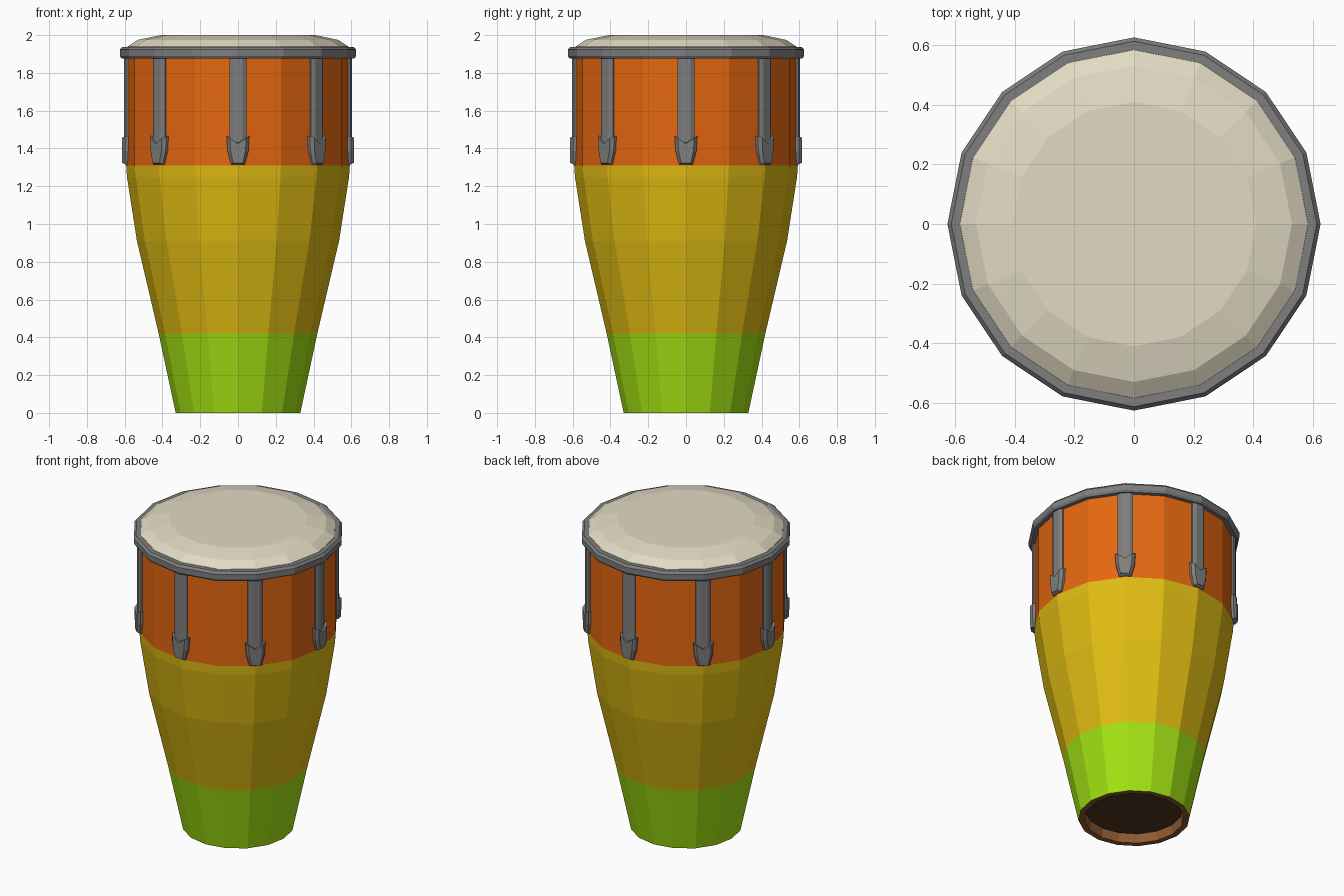
import bpy, bmesh, math
from mathutils import Matrix

if "Cube" in bpy.data.objects:
    bpy.data.objects.remove(bpy.data.objects["Cube"])

SIDES = 16


def material(name, r, g, b):
    """Flat material from 0-255 screen colour, stored as linear."""
    def lin(c):
        c /= 255
        return c / 12.92 if c <= 0.04045 else ((c + 0.055) / 1.055) ** 2.4
    m = bpy.data.materials.new(name)
    m.diffuse_color = (lin(r), lin(g), lin(b), 1)
    m.use_nodes = True
    m.node_tree.nodes["Principled BSDF"].inputs["Base Color"].default_value = m.diffuse_color
    return m


orange = material("orange paint", 228, 103, 16)
yellow = material("yellow paint", 224, 188, 18)
green = material("green paint", 163, 226, 18)
metal = material("grey metal", 126, 126, 126)
hide = material("cream skin", 226, 218, 195)
wood = material("brown wood", 142, 90, 50)
dark_wood = material("dark brown wood", 84, 54, 32)


def finish(name, bm, mats):
    bmesh.ops.recalc_face_normals(bm, faces=bm.faces)
    me = bpy.data.meshes.new(name)
    bm.to_mesh(me)
    bm.free()
    for m in mats:
        me.materials.append(m)
    ob = bpy.data.objects.new(name, me)
    bpy.context.collection.objects.link(ob)
    return ob


def lathe(name, profile, mats, closed=False, caps=(), rule=None):
    """Spin (radius, z) points into a 16-sided form; rule picks a band's colour."""
    bm = bmesh.new()
    rings = [[bm.verts.new((r * math.cos(2 * math.pi * i / SIDES),
                            r * math.sin(2 * math.pi * i / SIDES), z))
              for i in range(SIDES)] for r, z in profile]
    count = len(rings) if closed else len(rings) - 1
    for k in range(count):
        a, b = rings[k], rings[(k + 1) % len(rings)]
        for i in range(SIDES):
            j = (i + 1) % SIDES
            f = bm.faces.new((a[i], a[j], b[j], b[i]))
            f.material_index = rule(k) if rule else 0
    for c in caps:
        f = bm.faces.new(rings[c])
        f.material_index = rule(-1) if rule and c == 0 else 0
    return finish(name, bm, mats)


# Shell: recessed wooden base, then green, yellow and orange bands
shell = [(0.29, 0.06), (0.295, 0.0), (0.33, 0.0), (0.42, 0.42), (0.535, 0.91),
         (0.588, 1.25), (0.592, 1.31), (0.592, 1.91)]
bands = {-1: 4, 0: 3, 1: 3, 2: 2, 3: 1, 4: 1, 5: 1, 6: 0}
lathe("drum_shell", shell, [orange, yellow, green, wood, dark_wood],
      caps=(0, -1), rule=lambda k: bands[k])

# Metal hoop around the top
lathe("rim_hoop", [(0.58, 1.877), (0.617, 1.877), (0.626, 1.89), (0.626, 1.923),
                   (0.613, 1.938), (0.58, 1.938)], [metal], closed=True)

# Domed drum skin
lathe("drum_skin", [(0.588, 1.925), (0.584, 1.94), (0.53, 1.975), (0.41, 2.0)],
      [hide], caps=(0, -1))


def loft(bm, layers):
    """Join matching point loops and cap both ends."""
    loops = [[bm.verts.new(p) for p in pts] for pts in layers]
    n = len(loops[0])
    for a, b in zip(loops, loops[1:]):
        for i in range(n):
            j = (i + 1) % n
            bm.faces.new((a[i], a[j], b[j], b[i]))
    bm.faces.new(loops[0])
    bm.faces.new(loops[-1])


# Outline of the notched claw as (sideways, z)
claw = [(-0.06, 1.465), (0, 1.43), (0.06, 1.465), (0.055, 1.385),
        (0.036, 1.315), (-0.036, 1.315), (-0.055, 1.385)]
strap = [(0.57, -0.045), (0.592, -0.045), (0.604, -0.025),
         (0.604, 0.025), (0.592, 0.045), (0.57, 0.045)]

for n in range(8):
    turn = Matrix.Rotation(n * math.pi / 4, 4, 'Z')
    # Tension strap running down from the hoop
    bm = bmesh.new()
    loft(bm, [[(x, y, z) for x, y in strap] for z in (1.36, 1.90)])
    finish(f"tension_strap_{n + 1}", bm, [metal]).data.transform(turn)
    # Claw at the foot of the strap, bevelled towards its face
    bm = bmesh.new()
    loft(bm, [[(r, y * s, 1.39 + (z - 1.39) * t) for y, z in claw]
              for r, s, t in ((0.572, 1, 1), (0.597, 1, 1), (0.614, 0.72, 0.88))])
    finish(f"strap_claw_{n + 1}", bm, [metal]).data.transform(turn)
